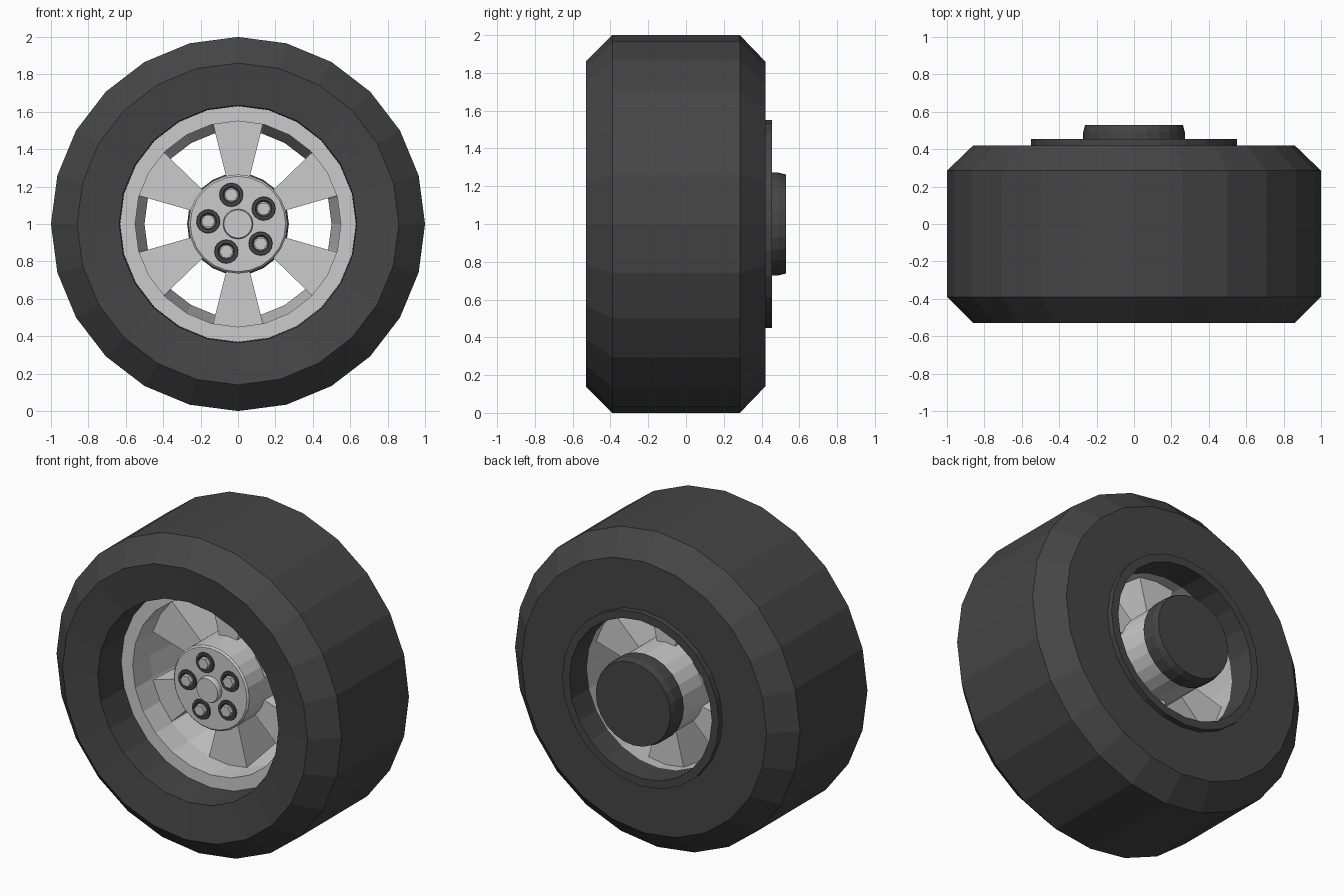
import bpy, bmesh
from math import sin, cos, pi, radians
from mathutils import Matrix, Vector

if "Cube" in bpy.data.objects:
    bpy.data.objects.remove(bpy.data.objects["Cube"])

dark = bpy.data.materials.new("dark_rubber")
dark.diffuse_color = (0.06, 0.06, 0.06, 1)
dark.use_nodes = True
dark.node_tree.nodes["Principled BSDF"].inputs["Base Color"].default_value = dark.diffuse_color
SEG = 24


def finish(name, bm, mat=None):
    bmesh.ops.recalc_face_normals(bm, faces=bm.faces)
    me = bpy.data.meshes.new(name)
    bm.to_mesh(me)
    bm.free()
    ob = bpy.data.objects.new(name, me)
    bpy.context.collection.objects.link(ob)
    if mat:
        me.materials.append(mat)
    return ob


def lathe(name, profile, mat=None, seg=SEG, cx=0.0, cz=1.0, closed=True):
    """Spin (radius, y) points round a y-axis through (cx, cz).
    closed = ring-shaped section; otherwise both ends are capped."""
    bm = bmesh.new()
    rings = []
    for r, y in profile:
        rings.append([bm.verts.new((cx + r * cos(2 * pi * i / seg), y,
                                    cz + r * sin(2 * pi * i / seg))) for i in range(seg)])
    n = len(rings)
    for k in range(n if closed else n - 1):
        a, b = rings[k], rings[(k + 1) % n]
        for i in range(seg):
            j = (i + 1) % seg
            bm.faces.new((a[i], a[j], b[j], b[i]))
    if not closed:
        bm.faces.new(rings[0])
        bm.faces.new(rings[-1])
    return finish(name, bm, mat)


# tyre with chamfered shoulders and a deep front opening
lathe("tyre", [(0.635, -0.50), (0.86, -0.53), (1.0, -0.39), (1.0, 0.285), (0.86, 0.42),
               (0.55, 0.42), (0.55, 0.0), (0.63, -0.25)], dark)

# rim: flat front lip and tapering barrel
lathe("rim", [(0.632, -0.27), (0.55, -0.27), (0.55, -0.10), (0.50, 0.28),
              (0.54, 0.28), (0.632, -0.24)])

# dark collar on the back of the rim
lathe("back_collar", [(0.55, 0.28), (0.55, 0.455), (0.50, 0.455), (0.50, 0.28)], dark)

# hub, centre cap and brake drum
lathe("hub", [(0.255, -0.275), (0.265, -0.265), (0.265, 0.42)], closed=False)
lathe("centre_cap", [(0.075, -0.31), (0.08, -0.30), (0.08, -0.26)], closed=False)
lathe("brake_drum", [(0.26, 0.40), (0.272, 0.41), (0.272, 0.49), (0.262, 0.53)],
      dark, closed=False)

# six wedge-shaped spokes
bm = bmesh.new()
for k in range(6):
    mid = radians(30 + 60 * k)
    layers = []
    for y, r_out in ((-0.10, 0.552), (0.20, 0.525)):
        pts = [(0.25, -14), (r_out, -14), (r_out, 0), (r_out, 14), (0.25, 14)]
        layers.append([bm.verts.new((r * cos(mid + radians(a)), y,
                                     1 + r * sin(mid + radians(a)))) for r, a in pts])
    front, back = layers
    bm.faces.new(front)
    bm.faces.new(back)
    for i in range(5):
        j = (i + 1) % 5
        bm.faces.new((front[i], front[j], back[j], back[i]))
finish("spokes", bm)

# five wheel nuts in dark seats
for k in range(5):
    a = radians(103 + 72 * k)
    x, z = 0.16 * cos(a), 1 + 0.16 * sin(a)
    lathe(f"nut_seat_{k + 1}", [(0.065, -0.27), (0.062, -0.284), (0.045, -0.284), (0.04, -0.277),
                                (0.03, -0.27)], dark, 16, x, z)
    lathe(f"wheel_nut_{k + 1}", [(0.036, -0.30), (0.036, -0.26)], None, 6, x, z, False)
